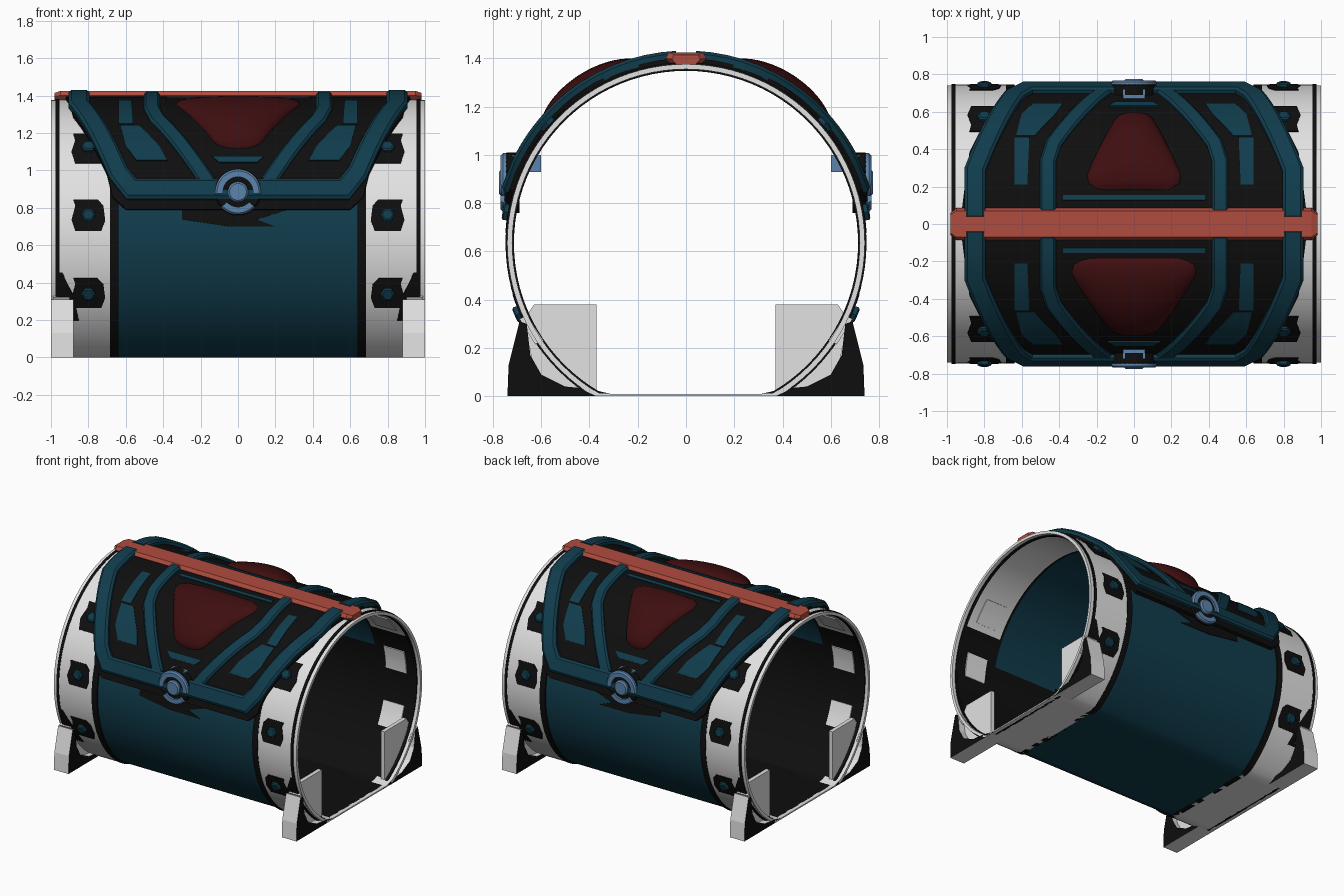
import bpy, bmesh, math
from mathutils import Vector

if "Cube" in bpy.data.objects:
    bpy.data.objects.remove(bpy.data.objects["Cube"])

ZC, R = 0.635, 0.745   # tube axis height and radius


def lin(c):
    c /= 255
    return c / 12.92 if c <= 0.04045 else ((c + 0.055) / 1.055) ** 2.4


def material(name, *rgb):
    m = bpy.data.materials.new(name)
    m.diffuse_color = (*[lin(c) for c in rgb], 1)
    m.use_nodes = True
    m.node_tree.nodes["Principled BSDF"].inputs["Base Color"].default_value = m.diffuse_color
    return m


TEAL = material("deep_teal", 16, 60, 76)
BLACK = material("black", 14, 14, 14)
WHITE = material("off_white", 226, 226, 226)
RED = material("dark_red", 62, 14, 16)
CORAL = material("coral", 176, 76, 62)
BLUE = material("steel_blue", 92, 132, 172)


def finish(name, bm, *mats, smooth=True):
    bmesh.ops.remove_doubles(bm, verts=bm.verts, dist=1e-5)
    bmesh.ops.recalc_face_normals(bm, faces=bm.faces)
    me = bpy.data.meshes.new(name)
    bm.to_mesh(me)
    bm.free()
    for m in mats:
        me.materials.append(m)
    ob = bpy.data.objects.new(name, me)
    bpy.context.collection.objects.link(ob)
    if smooth:
        bpy.ops.object.select_all(action='DESELECT')
        ob.select_set(True)
        bpy.context.view_layer.objects.active = ob
        bpy.ops.object.shade_smooth_by_angle(angle=math.radians(30))
    return ob


def on_tube(x, deg, r, side=1):
    """Point on the tube wall; side 1 is the front, -1 the back."""
    a = math.radians(deg)
    return Vector((x, -side * r * math.cos(a), ZC + r * math.sin(a)))


def loft(name, mat, sections, smooth=True):
    """Closed solid through equal-length cross-sections."""
    bm = bmesh.new()
    rings = [[bm.verts.new(p) for p in s] for s in sections]
    n = len(rings[0])
    for a, b in zip(rings, rings[1:]):
        for i in range(n):
            j = (i + 1) % n
            bm.faces.new((a[i], a[j], b[j], b[i]))
    bm.faces.new(rings[0])
    bm.faces.new(rings[-1])
    return finish(name, bm, mat, smooth=smooth)


def tube(name, x0, x1, r1, r0, outer, inner=None, rule=None):
    """Tube along x with a flat floor; rule picks the inner faces that are black."""
    bm, n = bmesh.new(), 96
    loops = []
    for x, r, floor in ((x0, r1, 0), (x1, r1, 0), (x1, r0, 0.01), (x0, r0, 0.01)):
        loop = []
        for i in range(n):
            p = on_tube(x, 360 * i / n, r)
            p.z = max(p.z, floor)
            loop.append(bm.verts.new(p))
        loops.append(loop)
    for k in range(4):
        a, b = loops[k], loops[(k + 1) % 4]
        for i in range(n):
            j = (i + 1) % n
            f = bm.faces.new((a[i], a[j], b[j], b[i]))
            if k == 2 and rule and rule(f.calc_center_median().z):
                f.material_index = 1
    return finish(name, bm, outer, inner or outer)


def sheet(name, mat, rows, r0, r1, side=1):
    """Curved plate from rows of (angle, x0, x1)."""
    secs = []
    for (d0, a0, b0), (d1, a1, b1) in zip(rows, rows[1:]):
        n = max(1, int(abs(d1 - d0) / 4))
        for i in range(n + 1):
            t = i / n
            if secs and i == 0:
                continue
            d, a, b = d0 + (d1 - d0) * t, a0 + (a1 - a0) * t, b0 + (b1 - b0) * t
            secs.append([on_tube(a, d, r0, side), on_tube(b, d, r0, side),
                         on_tube(b, d, r1, side), on_tube(a, d, r1, side)])
    return loft(name, mat, secs)


def strap(name, mat, path, width, r0, r1, side):
    """Raised bevelled strap along a path of (x, angle)."""
    k = math.radians(1) * R
    pts = [Vector((x, d * k)) for x, d in path]
    dense = [pts[0]]
    for a, b in zip(pts, pts[1:]):
        n = max(1, int((b - a).length / 0.06))
        dense += [a.lerp(b, (i + 1) / n) for i in range(n)]
    secs = []
    for i, p in enumerate(dense):
        d0 = (p - dense[max(i - 1, 0)]).normalized()
        d1 = (dense[min(i + 1, len(dense) - 1)] - p).normalized()
        t = (d0 + d1).normalized()
        nrm = Vector((-t.y, t.x)) / max(0.7, t.dot(d1 if d1.length else d0))
        sec = []
        for u, r in ((-0.5, r0), (-0.5, r1 - 0.012), (-0.36, r1),
                     (0.36, r1), (0.5, r1 - 0.012), (0.5, r0)):
            q = p + nrm * u * width
            sec.append(on_tube(q.x, q.y / k, r, side))
        secs.append(sec)
    return loft(name, mat, secs)


def prism(name, pts, x0, x1, side_mat, end_mat):
    bm = bmesh.new()
    a = [bm.verts.new((x0, *p)) for p in pts]
    b = [bm.verts.new((x1, *p)) for p in pts]
    for i in range(len(pts)):
        j = (i + 1) % len(pts)
        bm.faces.new((a[i], a[j], b[j], b[i]))
    for f in (bm.faces.new(a), bm.faces.new(b)):
        f.material_index = 1
    return finish(name, bm, side_mat, end_mat, smooth=False)


def disc(name, mat, radius, y0, y1, z, side, a0=0, a1=360, hole=0.0, n=32):
    """Latch disc or ring arc facing the front or back."""
    bm = bmesh.new()
    rings = []
    for i in range(n + 1):
        a = math.radians(a0 + (a1 - a0) * i / n)
        rings.append([bm.verts.new((r * math.cos(a), -side * y, z + r * math.sin(a)))
                      for r, y in ((hole, y0), (radius, y0), (radius, y1 - 0.01),
                                   (radius - 0.01, y1), (hole, y1))])
    for p, q in zip(rings, rings[1:]):
        for i in range(5):
            j = (i + 1) % 5
            bm.faces.new((p[i], p[j], q[j], q[i]))
    if a1 - a0 < 360:
        bm.faces.new(rings[0])
        bm.faces.new(rings[-1])
    return finish(name, bm, mat)


# Main barrel, seams and end bands
tube("barrel", -0.66, 0.66, 0.737, 0.722, TEAL, BLACK, lambda z: z < 0.8)
for s in (-1, 1):
    tube("barrel_seam", s * 0.64, s * 0.685, 0.747, 0.721, BLACK)
    tube("end_band", s * 0.66, s * 0.96, R, 0.72, WHITE, BLACK, lambda z: z < 1.0)
    tube("band_groove", s * 0.955, s * 0.975, 0.748, 0.713, BLACK)
    tube("end_rim", s * 0.97, s * 1.0, 0.741, 0.72, WHITE)

# Studs with dark plates, inner plates and corner feet
for s in (-1, 1):
    for side in (1, -1):
        for d in (-23, 9.7, 40.6):
            e = 6.5 if d < 40 else 8
            sheet("stud_plate", BLACK, [(d - e, s * .73, s * .87), (d - 2, s * .71, s * .89),
                  (d + 4, s * .72, s * .87), (d + e, s * .75, s * .88)], 0.74, 0.750, side)
            sheet("inner_plate", WHITE, [(d - 7, s * .72, s * .89), (d + 7, s * .72, s * .89)],
                  0.713, 0.722, side)
            secs = []
            for r, w in ((0.745, .038), (0.765, .038), (0.771, .028)):
                secs.append([on_tube(s * .8 + w * math.cos(k * math.pi / 3),
                                     d + math.degrees(w * math.sin(k * math.pi / 3) / R), r, side)
                             for k in range(6)])
            loft("stud", TEAL, secs, smooth=False)
        sheet("band_shadow_plate", BLACK, [(-36, s * .85, s * .97), (-24, s * .88, s * .97),
              (-14, s * .94, s * .97)], 0.74, 0.749, side)
        foot = [(.74, 0), (.735, .13), (.69, .31), (.66, .3), (.645, .17), (.6, .09),
                (.5, .04), (.4, .03), (.27, 0)]
        prism("foot", [(-side * y, z) for y, z in foot], s * .88, s * 1.0, WHITE, BLACK)
        panel = [(.37, .01), (.37, .38), (.63, .38), (.67, .32), (.62, .05)]
        prism("foot_panel", [(-side * y, z) for y, z in panel], s * .92, s * .95, WHITE, WHITE)
        strut = [(.66, .335), (.69, .32), (.625, .215), (.59, .23)]
        prism("foot_strut", [(-side * y, z) for y, z in strut], s * .9, s * .99, WHITE, WHITE)

# Lid on both slopes
for side in (1, -1):
    sheet("lid_base", BLACK, [(12, -.60, .60), (17, -.67, .67), (27, -.70, .70),
          (60, -.88, .88), (90, -.93, .93)], 0.735, 0.765, side)
    sheet("lid_lower_shadow", BLACK, [(5, -.04, .2), (8, -.3, .1), (13, -.3, .3)],
          0.735, 0.741, side)
    for s in (-1, 1):
        strap("lid_outer_strap", TEAL, [(0, 20), (s * .57, 20), (s * .64, 27),
              (s * .80, 58), (s * .85, 68), (s * .85, 87)], 0.11, 0.755, 0.797, side)
        strap("lid_inner_strap", TEAL, [(s * .16, 23), (s * .21, 29), (s * .43, 56),
              (s * .46, 64), (s * .46, 87)], 0.085, 0.755, 0.788, side)
        # teal inlays between the straps
        sheet("lid_inlay", TEAL, [(33, s * .38, s * .54), (40, s * .42, s * .60),
              (52, s * .53, s * .63)], 0.76, 0.770, side)
        sheet("lid_inlay_upper", TEAL, [(53, s * .56, s * .64), (74, s * .57, s * .64)],
              0.76, 0.770, side)
    sheet("gem_lower_trim", TEAL, [(32, -.1, .1), (35, -.14, .14)], 0.76, 0.772, side)
    sheet("gem_upper_trim", TEAL, [(78.5, -.38, .38), (80.5, -.38, .38)], 0.76, 0.772, side)

    # domed rounded-triangle gem
    k = 1.0 if side == 1 else 0.75
    widths = [(0, .05), (.06, .12), (.3, .19), (.65, .29), (.82, .335), (.93, .325), (1, .24)]
    bm, grid, n = bmesh.new(), [], 24
    for i in range(n + 1):
        t = i / n
        (t0, w0), (t1, w1) = next((a, b) for a, b in zip(widths, widths[1:]) if t <= b[0])
        w = k * (w0 + (w1 - w0) * (t - t0) / (t1 - t0))
        row = []
        for j in range(17):
            u = -math.cos(math.pi * j / 16)
            h = 0.063 * math.sqrt(max(0, (1 - u * u) * min(1, 4 * t * (1 - t))))
            row.append(bm.verts.new(on_tube(u * w, 39 + 37.5 * t, 0.762 + h, side)))
        grid.append(row)
    for a, b in zip(grid, grid[1:]):
        for j in range(16):
            bm.faces.new((a[j], a[j + 1], b[j + 1], b[j]))
    finish("gem", bm, RED)

    # round latch
    disc("latch_base", BLACK, .125, .69, .752, .885, side)
    disc("latch_upper_arc", BLUE, .122, .70, .768, .885, side, -5, 185, .08)
    disc("latch_lower_arc", BLUE, .122, .70, .768, .885, side, 222, 318, .08)
    disc("latch_button", BLUE, .055, .74, .775, .885, side)
    prism("latch_mount", [(-side * y, z) for y, z in
          ((.6, .93), (.72, .93), (.72, 1.0), (.6, 1.0))], -.06, .06, BLUE, BLUE)

# Ridge bar along the top with tapered ends
bar = [(-.05, 1.36), (-.085, 1.40), (-.07, 1.425), (.07, 1.425), (.085, 1.40), (.05, 1.36)]
loft("ridge_bar", CORAL, [[(x, y * f, 1.39 + (z - 1.39) * f) for y, z in bar]
     for x, f in ((-.98, .7), (-.95, 1), (.95, 1), (.98, .7))], smooth=False)
